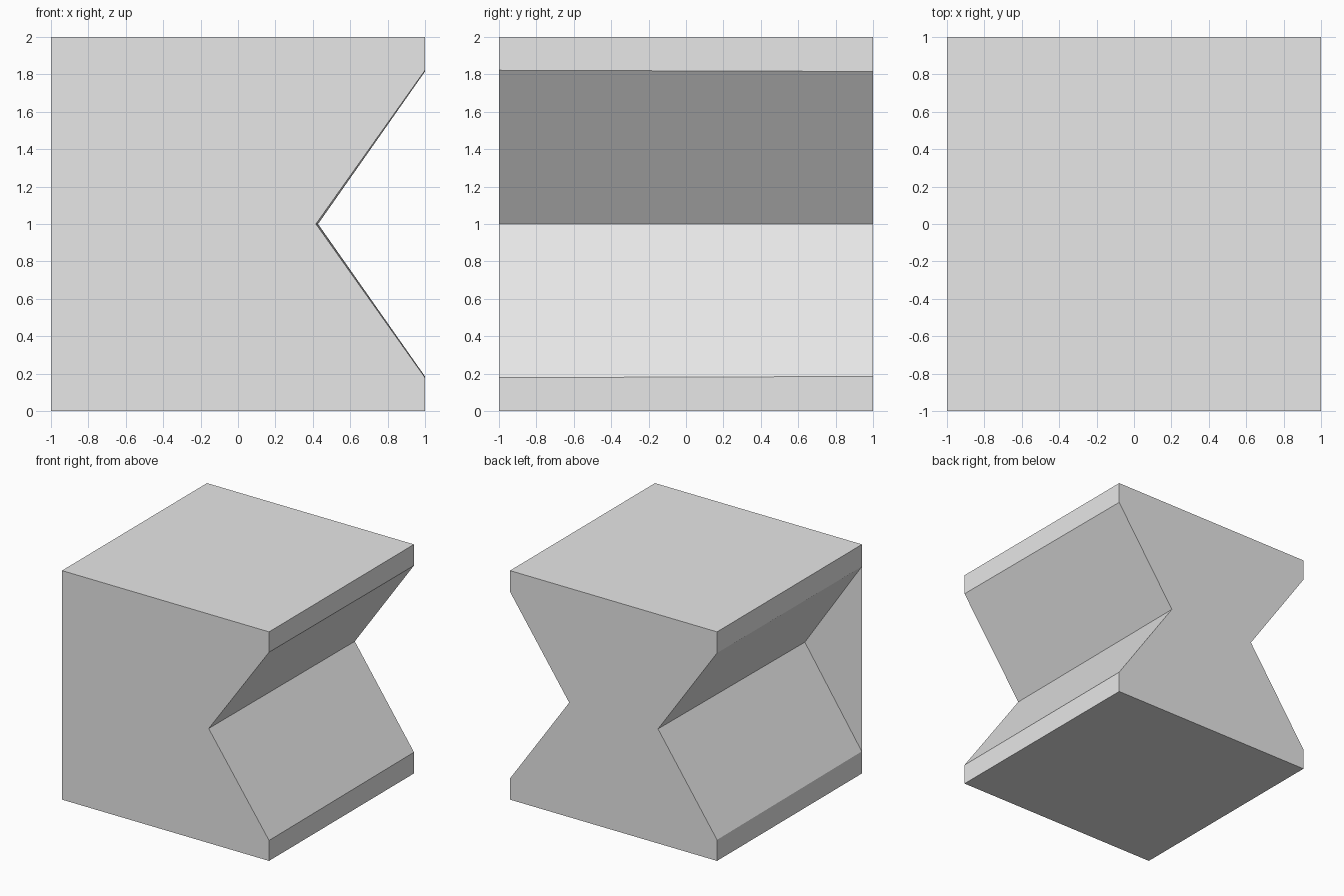
import bpy
import bmesh

cube = bpy.data.objects.get("Cube")
if cube:
    bpy.data.objects.remove(cube, do_unlink=True)

# One plain grey
grey = bpy.data.materials.new("light grey")
grey.use_nodes = True
grey.diffuse_color = (0.8, 0.8, 0.8, 1)
grey.node_tree.nodes["Principled BSDF"].inputs["Base Color"].default_value = (0.8, 0.8, 0.8, 1)


def finish(name, bm):
    bmesh.ops.recalc_face_normals(bm, faces=bm.faces)
    mesh = bpy.data.meshes.new(name)
    bm.to_mesh(mesh)
    bm.free()
    mesh.materials.append(grey)
    obj = bpy.data.objects.new(name, mesh)
    bpy.context.collection.objects.link(obj)
    return obj


def wedge(name, side, y_ends, front, back, over=0.1):
    """Slightly tapered V wedge; front/back are (depth, half height) at y = -1 and y = 1."""
    bm = bmesh.new()
    rings = []
    for y in y_ends:
        t = (y + 1) / 2
        depth, half = (a + (b - a) * t for a, b in zip(front, back))
        wide = half * (depth + over) / depth
        points = [(1 - depth, 1), (1 + over, 1 + wide), (1 + over, 1 - wide)]
        rings.append([bm.verts.new((side * x, y, z)) for x, z in points])
    a, b = rings
    bm.faces.new(a)
    bm.faces.new(b)
    for i in range(3):
        j = (i + 1) % 3
        bm.faces.new((a[i], a[j], b[j], b[i]))
    obj = finish(name, bm)
    obj.hide_render = True
    return obj


# Solid block standing on the ground
bm = bmesh.new()
bmesh.ops.create_cube(bm, size=2)
bmesh.ops.translate(bm, verts=bm.verts, vec=(0, 0, 1))
block = finish("notched_block", bm)

# Notch through the +x side; notch on the -x side closed by a paper-thin front skin
cutters = [
    wedge("through_notch_cutter", 1, (-1.1, 1.1), (0.583, 0.822), (0.572, 0.815)),
    wedge("blind_notch_cutter", -1, (-0.997, 1.1), (0.55, 0.807), (0.57, 0.816)),
]
bpy.context.view_layer.objects.active = block
for cutter in cutters:
    cut = block.modifiers.new(cutter.name, "BOOLEAN")
    cut.operation = "DIFFERENCE"
    cut.solver = "EXACT"
    cut.object = cutter
    bpy.ops.object.modifier_apply(modifier=cut.name)
    bpy.data.objects.remove(cutter, do_unlink=True)
